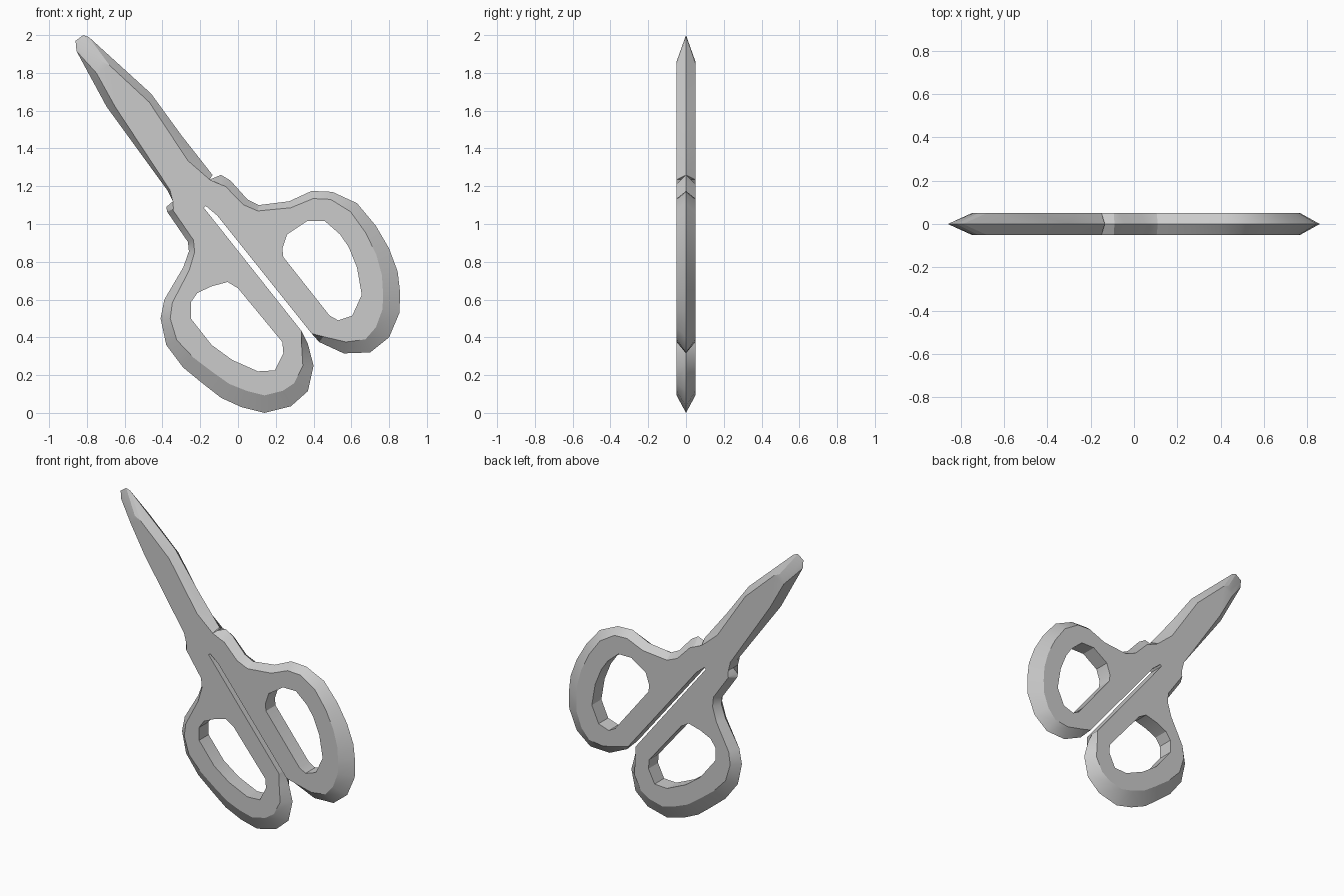
import bpy, bmesh, math
from mathutils import Vector

if "Cube" in bpy.data.objects:
    bpy.data.objects.remove(bpy.data.objects["Cube"])

HALF = 0.05  # half thickness


def inset_loop(rows):
    """Move each (x, z, inset) point inwards along its mitred normal."""
    pts = [Vector(r[:2]) for r in rows]
    out = []
    for i, p in enumerate(pts):
        a = (p - pts[i - 1]).normalized()
        b = (pts[(i + 1) % len(pts)] - p).normalized()
        na, nb = Vector((a.y, -a.x)), Vector((b.y, -b.x))
        n = (na + nb).normalized()
        out.append(p + n * rows[i][2] / max(n.dot(na), 0.75))
    return out


def plate(name, rim, face, holes=()):
    """Flat plate with a pointed rim at y=0, flat faces and straight holes."""
    bm = bmesh.new()

    def ring(pts, y):
        vs = [bm.verts.new((p[0], y, p[1])) for p in pts]
        es = [bm.edges.new((v, vs[(i + 1) % len(vs)])) for i, v in enumerate(vs)]
        return vs, es

    def bridge(a, b):
        for i in range(len(a)):
            j = (i + 1) % len(a)
            bm.faces.new((a[i], a[j], b[j], b[i]))

    mid, _ = ring(rim, 0)
    caps = []
    for y in (-HALF, HALF):
        vs, es = ring(face, y)
        bridge(mid, vs)
        caps.append(es)
    for hole in holes:
        front, e0 = ring(hole, -HALF)
        back, e1 = ring(hole, HALF)
        bridge(front, back)
        caps[0] += e0
        caps[1] += e1
    for es, ny in zip(caps, (-1, 1)):
        bmesh.ops.triangle_fill(bm, edges=es, use_beauty=True, normal=(0, ny, 0))
    bmesh.ops.recalc_face_normals(bm, faces=bm.faces[:])
    me = bpy.data.meshes.new(name)
    bm.to_mesh(me)
    bm.free()
    ob = bpy.data.objects.new(name, me)
    bpy.context.collection.objects.link(ob)
    bpy.ops.object.select_all(action='DESELECT')
    ob.select_set(True)
    bpy.context.view_layer.objects.active = ob
    bpy.ops.object.shade_smooth_by_angle(angle=math.radians(25))
    return ob


# Closed blades: rim x, z and face x, z
blade = [
    (-.135, 1.26, -.15, 1.235), (-.30, 1.47, -.265, 1.335),
    (-.46, 1.69, -.47, 1.645), (-.79, 1.99, -.68, 1.84),
    (-.82, 2.0, -.72, 1.86), (-.86, 1.97, -.74, 1.84),
    (-.855, 1.915, -.75, 1.80), (-.695, 1.62, -.65, 1.62),
    (-.375, 1.18, -.36, 1.18), (-.345, 1.12, -.345, 1.12)]
plate("blade", [r[:2] for r in blade], [r[2:] for r in blade])

# Handle outline clockwise: x, z, inset of the flat face
right_side = [
    (-.15, 1.235, 0), (-.09, 1.26, .045), (-.04, 1.23, .04), (.05, 1.13, .035),
    (.11, 1.10, .03), (.27, 1.12, .035), (.39, 1.175, .04), (.50, 1.17, .04),
    (.63, 1.11, .055), (.73, .99, .065), (.80, .87, .075), (.845, .75, .085),
    (.858, .64, .09), (.855, .53, .09), (.80, .40, .085), (.70, .32, .07),
    (.56, .315, .06), (.43, .375, .035), (.39, .42, 0)]
slit = [(-.11, 1.045, 0), (-.17, 1.095, 0), (-.18, 1.085, 0)]
left_side = [
    (.335, .435, 0), (.37, .365, .035), (.40, .25, .055), (.37, .115, .08),
    (.28, .035, .09), (.14, 0, .09), (.02, .03, .09), (-.09, .08, .085),
    (-.18, .15, .08), (-.29, .24, .075), (-.38, .36, .06), (-.41, .50, .05),
    (-.39, .60, .045), (-.29, .77, .035), (-.26, .855, .03), (-.265, .905, .03),
    (-.375, 1.065, .03), (-.38, 1.09, .035), (-.345, 1.12, 0)]
outline = right_side + slit + left_side

# Finger holes
right_hole = [(.365, 1.015), (.46, 1.015), (.54, .945), (.585, .88), (.63, .77),
              (.655, .625), (.605, .515), (.53, .49), (.485, .515), (.24, .825),
              (.235, .87), (.26, .945)]
left_hole = [(-.14, .67), (-.055, .693), (0, .66), (.235, .375), (.24, .315),
             (.195, .225), (.105, .22), (-.03, .28), (-.14, .36), (-.25, .50),
             (-.25, .585), (-.215, .635)]
plate("handles", [r[:2] for r in outline], inset_loop(outline), (right_hole, left_hole))
